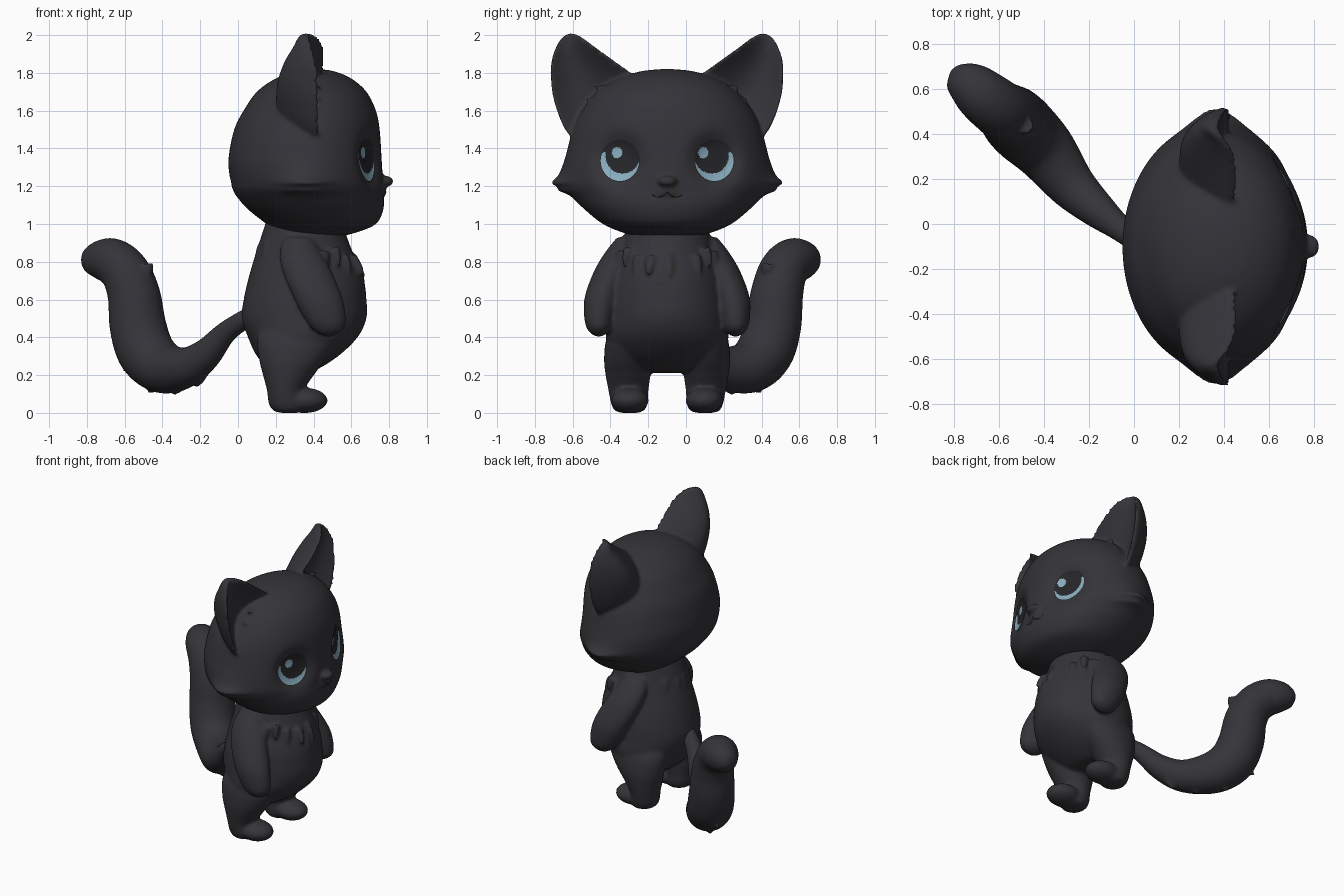
import bpy, bmesh, math
from mathutils import Vector

if "Cube" in bpy.data.objects:
    bpy.data.objects.remove(bpy.data.objects["Cube"])

CY = -0.1  # mirror plane of the body


def material(name, rgb):
    m = bpy.data.materials.new(name)
    m.diffuse_color = (*rgb, 1)
    m.use_nodes = True
    m.node_tree.nodes["Principled BSDF"].inputs["Base Color"].default_value = m.diffuse_color
    return m


FUR = material("charcoal_fur", (0.035, 0.035, 0.041))
DARK = material("dark_eye", (0.020, 0.020, 0.024))
BLUE = material("pale_blue", (0.25, 0.42, 0.52))


def make(name, verts, faces, mats=(FUR,), angle=50, closed=True):
    me = bpy.data.meshes.new(name)
    me.from_pydata([tuple(v) for v in verts], [], faces)
    if closed:
        bm = bmesh.new()
        bm.from_mesh(me)
        bmesh.ops.recalc_face_normals(bm, faces=bm.faces)
        bm.to_mesh(me)
        bm.free()
    for m in mats:
        me.materials.append(m)
    me.polygons.foreach_set("use_smooth", [True] * len(me.polygons))
    me.set_sharp_from_angle(angle=math.radians(angle))
    ob = bpy.data.objects.new(name, me)
    bpy.context.collection.objects.link(ob)
    return ob


def fuse(name, parts, voxel, smooth):
    """Merge closed parts into one soft skin."""
    verts, faces = [], []
    for p in parts:
        n = len(verts)
        verts += [v.co.copy() for v in p.data.vertices]
        faces += [tuple(n + i for i in f.vertices) for f in p.data.polygons]
        bpy.data.objects.remove(p)
    ob = make(name, verts, faces, angle=180)
    m = ob.modifiers.new("merge", 'REMESH')
    m.mode, m.voxel_size, m.use_smooth_shade = 'VOXEL', voxel, True
    m = ob.modifiers.new("soften", 'SMOOTH')
    m.factor, m.iterations = 0.5, smooth
    return ob


def skin(rings):
    """Join equal-length rings into a closed skin."""
    n = len(rings[0])
    verts = [v for r in rings for v in r]
    faces = [(i * n + j, i * n + (j + 1) % n, (i + 1) * n + (j + 1) % n, (i + 1) * n + j)
             for i in range(len(rings) - 1) for j in range(n)]
    faces += [tuple(range(n))[::-1], tuple(range(len(verts) - n, len(verts)))]
    return verts, faces


def smooth_rows(rows, sub):
    """Catmull-Rom interpolation through rows of numbers."""
    out = []
    for i in range(len(rows) - 1):
        quad = [rows[max(i - 1, 0)], rows[i], rows[i + 1], rows[min(i + 2, len(rows) - 1)]]
        for k in range(sub):
            t = k / sub
            out.append([0.5 * (2 * b + (c - a) * t + (2 * a - 5 * b + 4 * c - d) * t * t
                               + (3 * b - a - 3 * c + d) * t ** 3) for a, b, c, d in zip(*quad)])
    return out + [list(rows[-1])]


def loft(name, rows, n=32, sub=4):
    """Rows are z, centre x, centre y, half x, half y."""
    rings = [[(x + hx * math.cos(2 * math.pi * j / n), y + hy * math.sin(2 * math.pi * j / n), z)
              for j in range(n)] for z, x, y, hx, hy in smooth_rows(rows, sub)]
    return make(name, *skin(rings))


def tube(name, rows, n=24, sub=5, mat=FUR):
    """Rows are x, y, z, radius along a path."""
    pts = smooth_rows(rows, sub)
    rings = []
    for i, p in enumerate(pts):
        t = (Vector(pts[min(i + 1, len(pts) - 1)][:3]) - Vector(pts[max(i - 1, 0)][:3])).normalized()
        side = Vector((0.66, 0.75, 0))
        side -= t * side.dot(t)
        side = side.normalized() if side.length > 0.1 else t.orthogonal().normalized()
        up = t.cross(side)
        rings.append([Vector(p[:3]) + max(p[3], 0.001) * (side * math.cos(2 * math.pi * j / n)
                      + up * math.sin(2 * math.pi * j / n)) for j in range(n)])
    return make(name, *skin(rings), mats=(mat,))


def ball(name, c, r):
    bm = bmesh.new()
    bmesh.ops.create_uvsphere(bm, u_segments=28, v_segments=16, radius=1)
    verts = [(c[0] + v.co.x * r[0], c[1] + v.co.y * r[1], c[2] + v.co.z * r[2]) for v in bm.verts]
    faces = [tuple(v.index for v in f.verts) for f in bm.faces]
    bm.free()
    return make(name, verts, faces)


def tuft(base, tip, r):
    mid = [(a + b) / 2 for a, b in zip(base, tip)]
    return tube("tuft", [(*base, r), (*mid, r * 0.75), (*tip, 0.002)], n=10, sub=2)


# Head: z, centre x, half x, half y, cheek point
HEAD = smooth_rows([
    (.93, .40, .10, .12, 0), (.95, .41, .20, .22, 0), (1.0, .44, .29, .34, 0),
    (1.08, .41, .36, .44, 0), (1.15, .38, .39, .505, .01), (1.178, .37, .395, .53, .05),
    (1.197, .367, .40, .54, .03), (1.217, .365, .40, .548, .068), (1.26, .36, .405, .55, .025),
    (1.35, .355, .405, .54, 0), (1.5, .365, .385, .50, 0), (1.6, .38, .35, .45, 0),
    (1.7, .39, .29, .37, 0), (1.77, .40, .20, .26, 0), (1.808, .41, .10, .14, 0),
    (1.82, .41, .02, .03, 0)], 6)


def socket(dy, z):
    r = math.hypot((abs(dy) - .25) / .125, (z - 1.335) / .135)
    return .05 * math.exp(-r ** 4)


def face_x(dy, z):
    for a, b in zip(HEAD, HEAD[1:]):
        if a[0] <= z <= b[0]:
            t = (z - a[0]) / (b[0] - a[0])
            _, xc, hx, hy, _ = [p + (q - p) * t for p, q in zip(a, b)]
            return xc + hx * math.sqrt(max(0, 1 - (dy / hy) ** 2)) - socket(dy, z)


def muzzle_x(dy, z):
    return .715 + .07 * math.sqrt(max(0, 1 - (dy / .1) ** 2 - ((z - 1.175) / .055) ** 2))


rings = []
for z, xc, hx, hy, cheek in HEAD:
    ring = []
    for j in range(128):
        c, s = math.cos(2 * math.pi * j / 128), math.sin(2 * math.pi * j / 128)
        dy = hy * s
        x = xc + hx * c - (socket(dy, z) if c > 0 else 0)
        ring.append((x, CY + dy + cheek * math.copysign(abs(s) ** 22, s), z))
    rings.append(ring)
head = [make("skull", *skin(rings)), ball("muzzle", (.715, CY, 1.175), (.07, .10, .055)),
        ball("nose", (.78, CY, 1.226), (.044, .052, .029))]

# Torso
body = [loft("torso", [(.212, .29, CY, .06, .10), (.228, .295, CY, .12, .18), (.3, .315, CY, .215, .29),
                       (.4, .343, CY, .29, .325), (.5, .35, CY, .33, .318), (.6, .355, CY, .325, .31),
                       (.7, .36, CY, .308, .29), (.8, .355, CY, .275, .26), (.9, .35, CY, .238, .235),
                       (1.05, .35, CY, .19, .2)], n=48)]

for s, side in ((1, "left"), (-1, "right")):
    y = lambda d: CY + s * d
    # Mouth line on the muzzle
    tube(side + "_mouth_line", [(max(muzzle_x(d, z), face_x(d, z)) - .002, y(d), z, r) for d, z, r in
                                ((0, 1.17, .003), (.02, 1.15, .004), (.05, 1.143, .004),
                                 (.075, 1.152, .003), (.085, 1.163, .001))], n=8, mat=DARK)

    # Eye plate following the socket, with pale crescent and highlight
    verts, faces, blue = [], [], []
    R, N = 24, 64
    for i in range(R + 1):
        for j in range(N):
            a, r = 2 * math.pi * j / N, max(i / R, .01)
            dy, z = s * (.25 + .106 * r * math.cos(a)), 1.335 + .112 * r * math.sin(a)
            verts.append((face_x(dy, z) + .006, CY + dy, z))
    for i in range(R):
        for j in range(N):
            k = (j + 1) % N
            f = (i * N + j, (i + 1) * N + j, (i + 1) * N + k, i * N + k)
            faces.append(f if s > 0 else f[::-1])
            a, r = 2 * math.pi * (j + .5) / N, (i + .5) / R
            u, v = r * math.cos(a), r * math.sin(a)
            crescent = r < .96 and v < .4 and math.hypot(u + .14, v - .25) > .86
            shine = math.hypot(u - (.14 if s < 0 else -.55), v - .38) < .26
            blue.append(int(crescent or shine))
    # the shine sits on the same screen side of both eyes
    eye = make(side + "_eye", verts, faces, (DARK, BLUE), closed=False)
    eye.data.polygons.foreach_set("material_index", blue)

    # Ear: inner edge y z, outer edge y z, inner rim x, outer rim x, depth
    rows = smooth_rows([(.08, 1.70, .46, 1.42, .435, .425, .18), (.18, 1.79, .54, 1.50, .45, .43, .205),
                        (.29, 1.87, .598, 1.65, .46, .43, .20), (.38, 1.935, .616, 1.78, .455, .425, .16),
                        (.44, 1.98, .608, 1.88, .435, .41, .10), (.485, 2.005, .573, 1.965, .40, .39, .045),
                        (.515, 2.01, .54, 2.0, .38, .38, .012)], 4)
    rings = []
    for iy, iz, oy, oz, ix, ox, d in rows:
        ring = []
        for k in range(34):
            u = k / 16 if k <= 16 else (33 - k) / 16
            h = max(0, math.sin(math.pi * u))
            dx = d * h ** .8 + .034 if k <= 16 else d * .5 * h
            ring.append((ix + (ox - ix) * u - dx, y(iy + (oy - iy) * u), iz + (oz - iz) * u))
        rings.append(ring)
    head.append(make("ear", *skin(rings)))
    for d, z in ((.455, 1.61), (.435, 1.67), (.39, 1.735)):
        head.append(tuft((.39, y(d - .12), z - .06), (.425, y(d), z), .042))

    # Arm, leg and foot
    body.append(loft("arm", [(.93, .32, y(.205), .07, .06), (.85, .33, y(.25), .11, .078),
                             (.75, .365, y(.30), .13, .087), (.62, .42, y(.345), .13, .09),
                             (.52, .455, y(.36), .115, .08), (.455, .475, y(.362), .092, .067),
                             (.42, .478, y(.362), .055, .042), (.403, .478, y(.362), .012, .01)]))
    body.append(loft("leg", [(.46, .32, y(.19), .20, .10), (.38, .31, y(.20), .21, .125),
                             (.28, .287, y(.21), .175, .124), (.2, .267, y(.207), .135, .119),
                             (.12, .252, y(.205), .099, .106), (.05, .26, y(.2), .098, .097),
                             (.012, .265, y(.2), .078, .078), (0, .27, y(.2), .04, .04)]))
    body.append(ball("foot", (.352, y(.197), .066), (.123, .10, .067)))

    # Shoulder and back tufts
    for x, d, z, r in ((.45, .23, .85, .036), (.51, .20, .87, .032), (.56, .15, .83, .03),
                       (.14, .03, .88, .04), (.17, .11, .90, .036)):
        out = Vector((x - .35, d, 0)).normalized() * .045
        body.append(tuft((x, y(d), z), (x + out.x, y(d + out.y), z - .10), r))

# Chest tuft
for d, z in ((-.08, .82), (-.03, .79), (.01, .82)):
    body.append(tuft((.60, CY + d, z), (.675, CY + d * 1.3, z - .10), .034))

# Tail with a rounded tip and ragged underside
tail = [tube("tail", [(.06, -.11, .51, .05), (-.06, -.02, .43, .058), (-.17, .07, .31, .083),
                      (-.28, .175, .24, .108), (-.395, .325, .24, .138), (-.485, .415, .32, .152),
                      (-.53, .46, .46, .15), (-.55, .48, .62, .14), (-.595, .51, .74, .13),
                      (-.66, .56, .80, .123), (-.72, .61, .81, .109), (-.775, .65, .81, .08),
                      (-.80, .67, .81, .05), (-.815, .68, .81, .008)], n=32)]
for base, tip in (((-.20, .12, .22), (-.22, .14, .13)), ((-.31, .22, .17), (-.34, .25, .09)),
                  ((-.41, .34, .18), (-.48, .40, .10)), ((-.54, .44, .29), (-.61, .51, .22)),
                  ((-.49, .44, .78), (-.47, .42, .71))):
    tail.append(tuft(base, tip, .045))

fuse("head", head, .011, 5)
fuse("body", body, .011, 7)
fuse("tail", tail, .011, 5)
